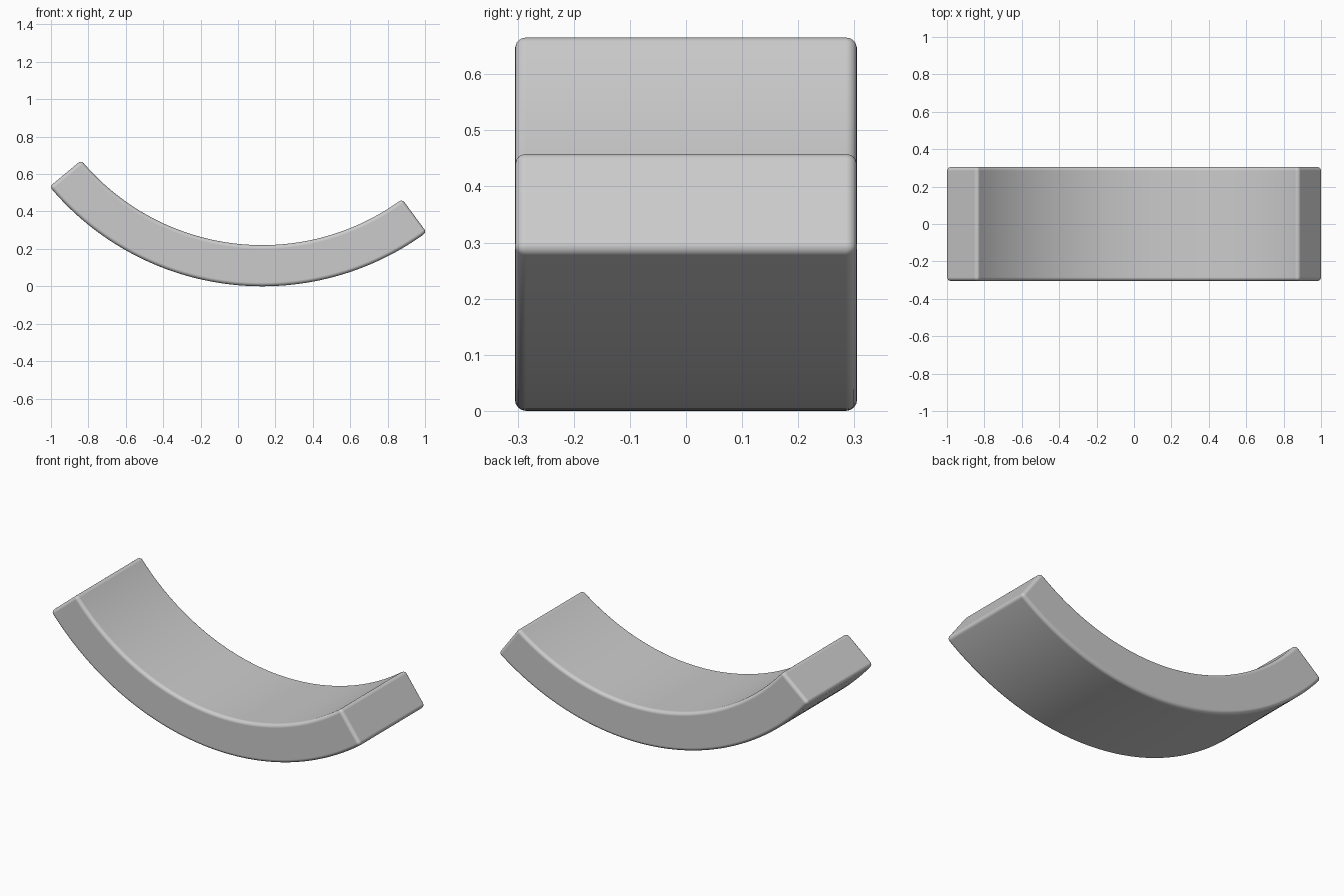
import bpy, bmesh
from math import sin, cos, radians

if "Cube" in bpy.data.objects:
    bpy.data.objects.remove(bpy.data.objects["Cube"])

CX, CZ = 0.13, 1.48              # arc centre
R_OUT, R_IN = 1.48, 1.26         # outer and inner radius
A0, A1 = radians(-50.2), radians(36.4)   # end angles measured from straight down
HALF_W, STEPS = 0.305, 64

# Curved block: rectangular section swept along the arc
bm = bmesh.new()
rings = []
for i in range(STEPS + 1):
    a = A0 + (A1 - A0) * i / STEPS
    rings.append([bm.verts.new((CX + r * sin(a), y, CZ - r * cos(a)))
                  for r, y in ((R_OUT, -HALF_W), (R_OUT, HALF_W),
                               (R_IN, HALF_W), (R_IN, -HALF_W))])
for p, q in zip(rings, rings[1:]):
    for k in range(4):
        n = (k + 1) % 4
        bm.faces.new((p[k], q[k], q[n], p[n]))
bm.faces.new(rings[0])
bm.faces.new(rings[-1])
bmesh.ops.recalc_face_normals(bm, faces=bm.faces)
mesh = bpy.data.meshes.new("curved_block")
bm.to_mesh(mesh)
bm.free()
block = bpy.data.objects.new("curved_block", mesh)
bpy.context.collection.objects.link(block)

# Rounded edges and smooth shading
bevel = block.modifiers.new("rounded_edges", "BEVEL")
bevel.width = 0.02
bevel.segments = 4
bevel.limit_method = "ANGLE"
bevel.angle_limit = radians(40)
bevel.harden_normals = True
mesh.shade_smooth()
